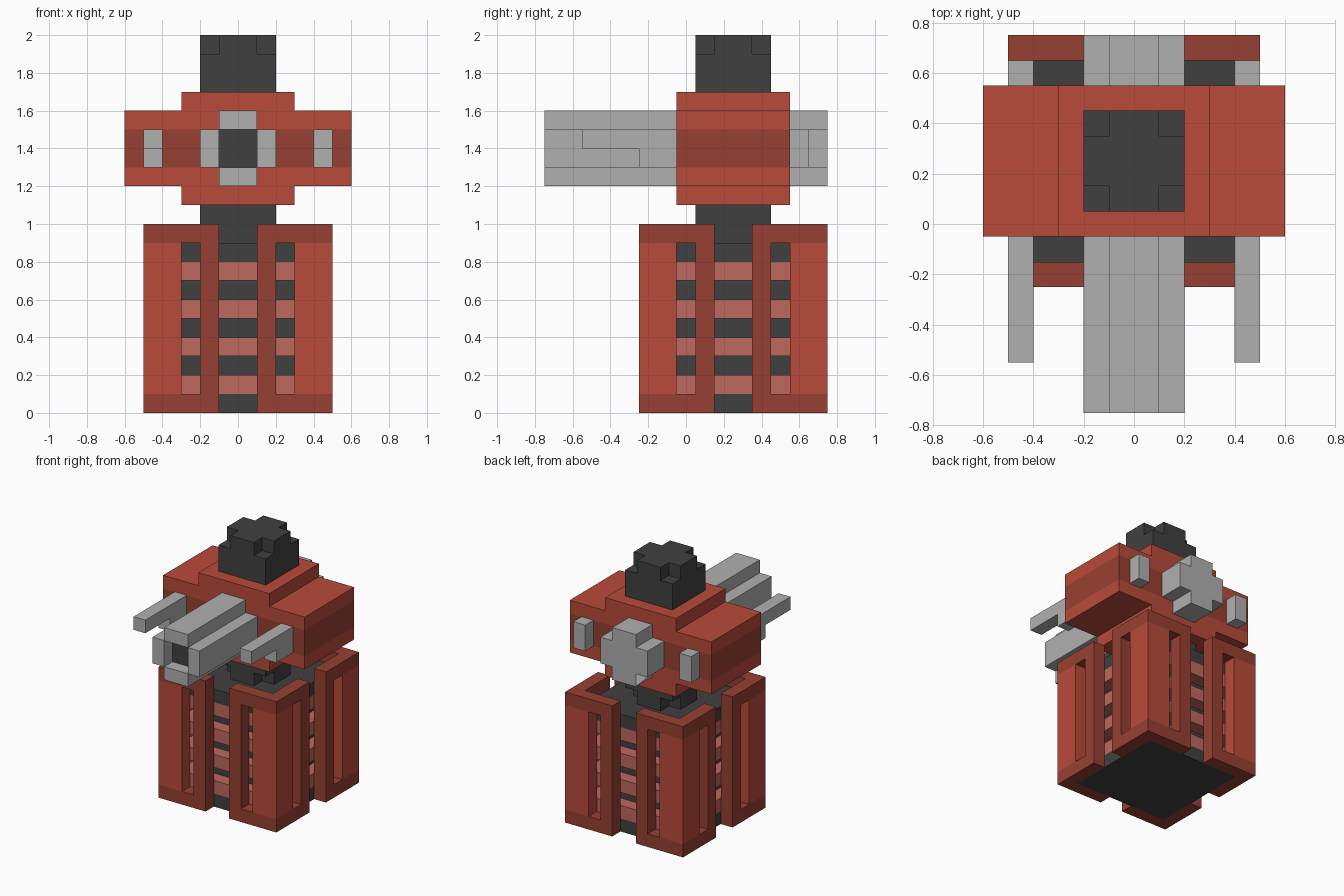
import bpy, bmesh
from math import pi
from mathutils import Matrix, Vector

cube = bpy.data.objects.get("Cube")
if cube:
    bpy.data.objects.remove(cube, do_unlink=True)

CENTRE_Y = 0.25  # axis of tower and turret


def material(name, colour):
    m = bpy.data.materials.new(name)
    m.use_nodes = True
    m.diffuse_color = (*colour, 1)
    bsdf = next(n for n in m.node_tree.nodes if n.type == 'BSDF_PRINCIPLED')
    bsdf.inputs["Base Color"].default_value = (*colour, 1)
    bsdf.inputs["Roughness"].default_value = 0.8
    return m


RED = material("red", (0.49, 0.069, 0.042))
DARK_RED = material("dark red", (0.31, 0.051, 0.032))
PALE_RED = material("pale red", (0.515, 0.138, 0.112))
GREY = material("grey", (0.434, 0.434, 0.434))
CHARCOAL = material("charcoal", (0.051, 0.051, 0.051))


def prism(outline, low, high, axis='Z'):
    """Extrude a 2D outline along Z (points are x, y) or Y (points are x, z)."""
    bm = bmesh.new()
    put = (lambda u, v: (u, v, low)) if axis == 'Z' else (lambda u, v: (u, low, v))
    face = bm.faces.new([bm.verts.new(put(u, v)) for u, v in outline])
    new = bmesh.ops.extrude_face_region(bm, geom=[face], use_keep_orig=True)["geom"]
    step = (0, 0, high - low) if axis == 'Z' else (0, high - low, 0)
    bmesh.ops.translate(bm, vec=step, verts=[g for g in new if isinstance(g, bmesh.types.BMVert)])
    bmesh.ops.recalc_face_normals(bm, faces=bm.faces)
    return bm


def cut(bm, point, normal):
    geom = bm.verts[:] + bm.edges[:] + bm.faces[:]
    bmesh.ops.bisect_plane(bm, geom=geom, plane_co=point, plane_no=normal)


def finish(name, bm, *mats, turn=0):
    me = bpy.data.meshes.new(name)
    bm.to_mesh(me)
    bm.free()
    me.transform(Matrix.Translation((0, CENTRE_Y, 0)) @ Matrix.Rotation(turn, 4, 'Z'))
    for m in mats:
        me.materials.append(m)
    ob = bpy.data.objects.new(name, me)
    bpy.context.collection.objects.link(ob)
    return ob


def rect(u0, u1, v0, v1):
    return [(u0, v0), (u1, v0), (u1, v1), (u0, v1)]


def square(r):
    return rect(-r, r, -r, r)


def cross(w, h, a, b, mid=0):
    """Plus outline: half width w, half height h, notched in to a and b."""
    quarter = [(w, -b), (w, b), (a, b), (a, h), (-a, h), (-a, b),
               (-w, b), (-w, -b), (-a, -b), (-a, -h), (a, -h), (a, -b)]
    return [(u, v + mid) for u, v in quarter]


def corner(a):
    return [(a, .5), (a, .4), (.4, .4), (.4, a), (.5, a), (.5, .5)]


# Tower corners: L-shaped shells with slots, repeated around the axis
for i in range(4):
    turn = i * pi / 2
    finish(f"corner_panel_{i}", prism(corner(.3), .1, .9), RED, turn=turn)
    finish(f"foot_band_{i}", prism(corner(.1), 0, .1), DARK_RED, turn=turn)
    finish(f"top_band_{i}", prism(corner(.1), .9, 1), DARK_RED, turn=turn)
    finish(f"post_a_{i}", prism(rect(.1, .2, .4, .5), .1, .9), DARK_RED, turn=turn)
    finish(f"post_b_{i}", prism(rect(.4, .5, .1, .2), .1, .9), DARK_RED, turn=turn)

# Tower inside: core, plates and stacked rungs
finish("tower_core", prism(square(.3), .1, .8), CHARCOAL)
finish("floor_plate", prism(square(.4), 0, .1), CHARCOAL)
finish("deck_plate", prism(square(.4), .8, .9), CHARCOAL)
for i in range(4):
    finish(f"rung_{i}", prism(square(.4), .1 + .2 * i, .2 + .2 * i), PALE_RED)

# Neck and cap, both with notched corners
finish("neck_base", prism(cross(.2, .2, .1, .1), .9, 1), CHARCOAL)
finish("neck", prism(square(.2), 1, 1.1), CHARCOAL)
finish("cap", prism(square(.2), 1.7, 1.9), CHARCOAL)
finish("cap_top", prism(cross(.2, .2, .1, .1), 1.9, 2), CHARCOAL)

# Turret body with a dark band around its waist
bm = prism(cross(.6, .3, .3, .2, 1.4), -.3, .3, 'Y')
for z in (1.3, 1.5):
    cut(bm, (0, 0, z), (0, 0, 1))
for f in bm.faces:
    f.material_index = int(abs(f.calc_center_median().z - 1.4) < .1)
finish("turret_body", bm, RED, DARK_RED)

# Main barrel running through the turret, with a sunken dark muzzle
bm = prism(cross(.2, .2, .1, .1, 1.4), -1, .5, 'Y')
for s in (-.1, .1):
    cut(bm, (s, 0, 0), (1, 0, 0))
    cut(bm, (0, 0, 1.4 + s), (0, 0, 1))
muzzle = min(bm.faces, key=lambda f: (f.calc_center_median() - Vector((0, -1, 1.4))).length)
new = bmesh.ops.extrude_discrete_faces(bm, faces=[muzzle])["faces"][0]
bmesh.ops.translate(bm, vec=(0, .1, 0), verts=new.verts[:])
new.material_index = 1
finish("main_barrel", bm, GREY, CHARCOAL)

# Side barrels and their rear stubs
for side, x in (("left", .4), ("right", -.5)):
    finish(f"{side}_barrel", prism(rect(x, x + .1, -.8, -.3), 1.4, 1.5), GREY)
    finish(f"{side}_barrel_support", prism(rect(x, x + .1, -.5, -.3), 1.3, 1.4), GREY)
    finish(f"{side}_rear_stub", prism(rect(x, x + .1, .3, .4), 1.3, 1.5), GREY)
